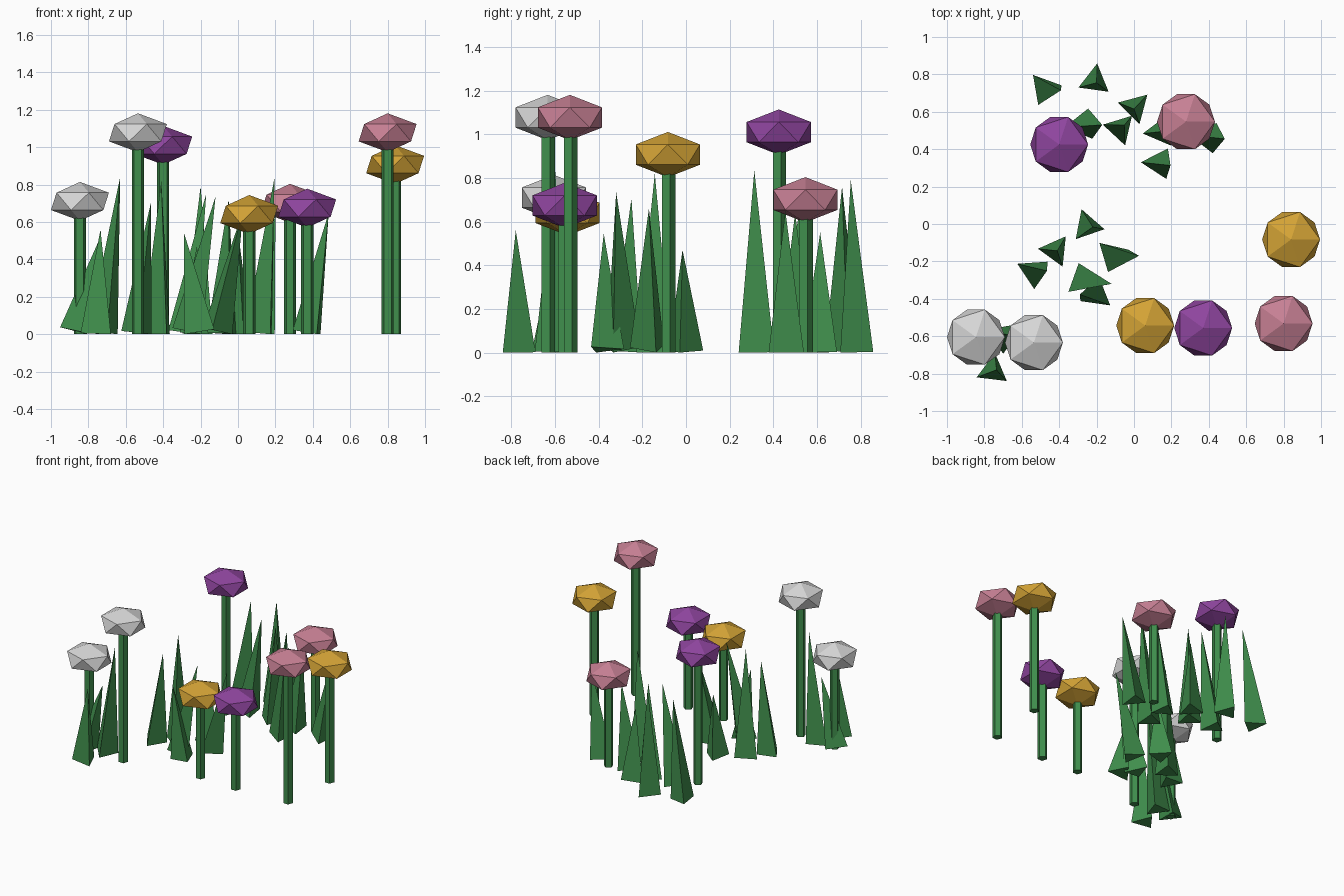
import bpy, bmesh, math
from mathutils import Vector, Matrix

if "Cube" in bpy.data.objects:
    bpy.data.objects.remove(bpy.data.objects["Cube"])


def material(name, rgb):
    lin = [c / 12.92 if c <= 0.04045 else ((c + 0.055) / 1.055) ** 2.4 for c in rgb]
    m = bpy.data.materials.new(name)
    m.diffuse_color = (*lin, 1)
    m.use_nodes = True
    m.node_tree.nodes["Principled BSDF"].inputs["Base Color"].default_value = m.diffuse_color
    return m


GREEN = material("leaf_green", (0.25, 0.56, 0.30))
PETAL = {
    "white": material("petal_white", (0.84, 0.84, 0.84)),
    "purple": material("petal_purple", (0.56, 0.27, 0.62)),
    "yellow": material("petal_yellow", (0.83, 0.64, 0.21)),
    "pink": material("petal_pink", (0.78, 0.50, 0.58)),
}


def add_object(name, bm, mat):
    mesh = bpy.data.meshes.new(name)
    bm.to_mesh(mesh)
    bm.free()
    mesh.materials.append(mat)
    bpy.context.collection.objects.link(bpy.data.objects.new(name, mesh))


def flower(colour, x, y, z):
    # five-sided stem reaching into the head
    bm = bmesh.new()
    bmesh.ops.create_cone(bm, cap_ends=True, segments=5, radius1=0.034, radius2=0.034,
                          depth=z, matrix=Matrix.Translation((x, y, z / 2)))
    add_object("stem_" + colour, bm, GREEN)
    # squashed icosahedron head
    bm = bmesh.new()
    bmesh.ops.create_icosphere(bm, subdivisions=1, radius=0.173,
                               matrix=Matrix.Translation((x, y, z)) @ Matrix.Diagonal((1, 1, 0.6, 1)))
    add_object("flower_head_" + colour, bm, PETAL[colour])


def blade(bx, by, angle, ax, ay, az):
    # three-sided spike, base centre (bx, by), one base corner at angle, tip (ax, ay, az)
    base, tip = Vector((bx, by, 0)), Vector((ax, ay, az))
    tilt = Vector((0, 0, 1)).rotation_difference(tip - base)
    bm = bmesh.new()
    ring = []
    for i in range(3):
        a = math.radians(angle - 120 * i)
        ring.append(bm.verts.new(base + tilt @ Vector((0.094 * math.cos(a), 0.094 * math.sin(a), 0))))
    lift = -min(v.co.z for v in ring)
    for v in ring:
        v.co.z += lift
    top = bm.verts.new(tip)
    bm.faces.new(ring)
    for i in range(3):
        bm.faces.new((ring[(i + 1) % 3], ring[i], top))
    bmesh.ops.recalc_face_normals(bm, faces=bm.faces)
    add_object("grass_blade", bm, GREEN)


for f in [
    ("white", -0.845, -0.605, 0.71), ("white", -0.535, -0.634, 1.077),
    ("purple", -0.40, 0.425, 1.01), ("purple", 0.37, -0.556, 0.674),
    ("pink", 0.278, 0.547, 0.70), ("pink", 0.80, -0.532, 1.077),
    ("yellow", 0.06, -0.543, 0.64), ("yellow", 0.84, -0.083, 0.907),
]:
    flower(*f)

for b in [
    # back tuft
    (-0.48, 0.725, 10, -0.39, 0.715, 0.76),
    (-0.21, 0.765, 82, -0.20, 0.755, 0.79),
    (0.005, 0.625, 45, 0.0, 0.615, 0.55),
    (-0.075, 0.51, 47, -0.05, 0.53, 0.72),
    (-0.28, 0.53, 68, -0.17, 0.53, 0.75),
    (0.14, 0.495, 187, 0.20, 0.50, 0.64),
    (0.385, 0.465, 293, 0.485, 0.455, 0.65),
    (0.13, 0.325, 177, 0.195, 0.313, 0.835),
    # middle tuft
    (-0.25, -0.01, 109, -0.22, -0.016, 0.47),
    (-0.42, -0.142, 174, -0.41, -0.143, 0.82),
    (-0.118, -0.165, 17, 0.027, -0.17, 0.66),
    (-0.54, -0.254, 274, -0.465, -0.25, 0.705),
    (-0.28, -0.302, 100, -0.12, -0.32, 0.735),
    (-0.20, -0.377, 322, -0.29, -0.377, 0.545),
    # front left tuft
    (-0.755, -0.783, 83, -0.735, -0.78, 0.56),
    (-0.86, -0.62, 175, -0.735, -0.60, 0.52),
    (-0.715, -0.60, 40, -0.63, -0.60, 0.84),
]:
    blade(*b)
